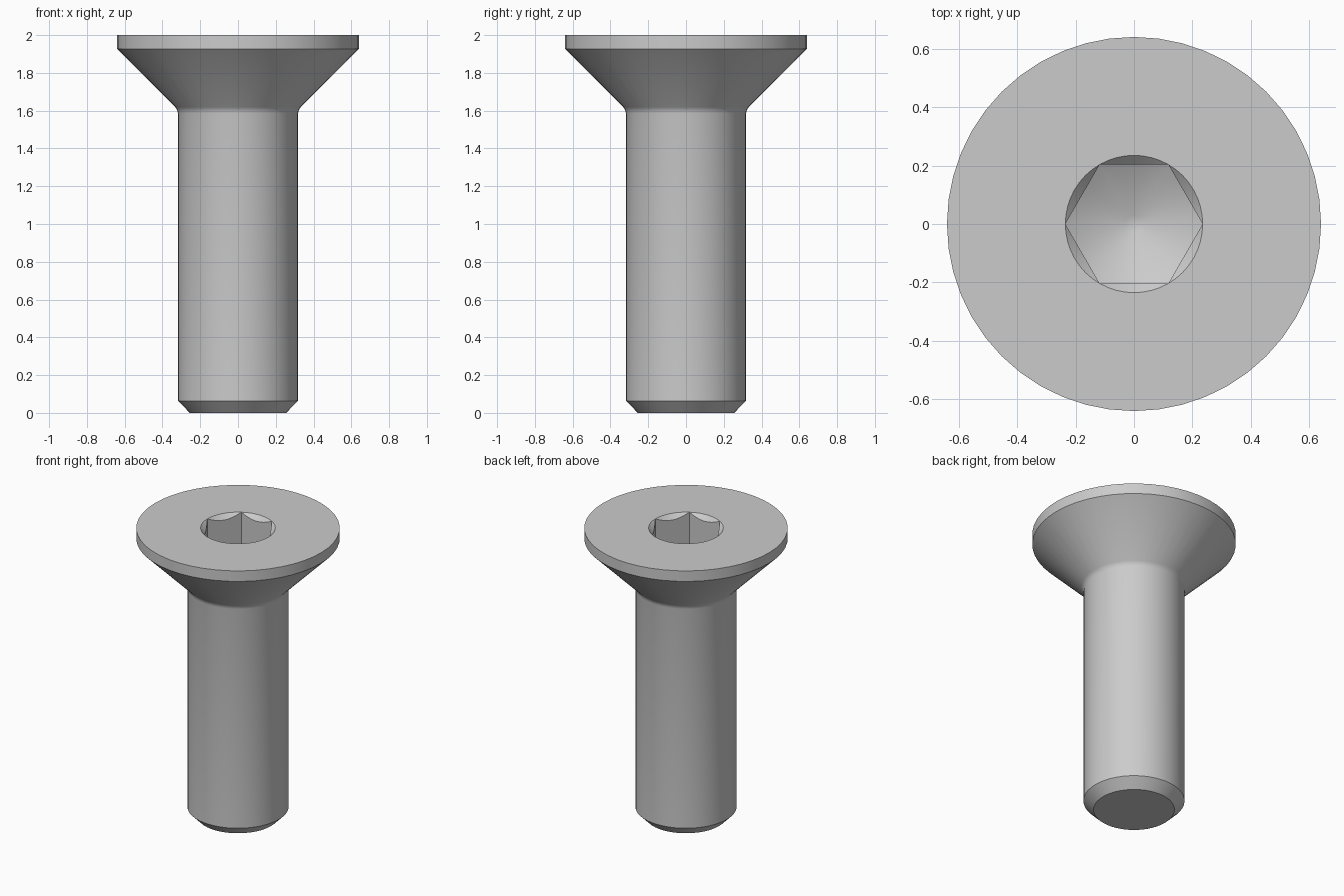
import bpy
import bmesh
from math import radians, pi, cos, sin

cube = bpy.data.objects.get("Cube")
if cube:
    bpy.data.objects.remove(cube)

SEGMENTS = 48
HEIGHT = 2.0
SHANK = 0.318
HEAD = 0.64
SOCKET = 0.235        # hexagon corner radius
WALL_BOTTOM = 1.70    # height of the socket floor at its corners
FLOOR_SLOPE = 0.55


def circle(radius, z):
    return lambda angle: (radius, z)


def hexagon(angle):
    """Radius of the socket hexagon, with corners on the x axis."""
    return SOCKET * cos(pi / 6) / cos(angle % (pi / 3) - pi / 6)


def chamfer_edge(angle):
    radius = hexagon(angle)
    return radius, HEIGHT - (SOCKET - radius)


def floor_edge(angle):
    radius = hexagon(angle)
    return radius, WALL_BOTTOM - (SOCKET - radius) * FLOOR_SLOPE


# Rings from the shank tip, up the outside and down into the socket
tip_z = WALL_BOTTOM - (SOCKET - 0.03) * FLOOR_SLOPE
rings = [
    circle(0.255, 0), circle(SHANK, 0.064),
    circle(SHANK, 1.585), circle(SHANK + 0.004, 1.603), circle(SHANK + 0.014, 1.619),
    circle(HEAD, 1.927), circle(HEAD, HEIGHT),
    circle(SOCKET, HEIGHT), chamfer_edge, floor_edge, circle(0.03, tip_z),
]

bm = bmesh.new()
loops = []
for ring in rings:
    loop = []
    for i in range(SEGMENTS):
        angle = 2 * pi * i / SEGMENTS
        radius, z = ring(angle)
        loop.append(bm.verts.new((radius * cos(angle), radius * sin(angle), z)))
    loops.append(loop)

for lower, upper in zip(loops, loops[1:]):
    for i in range(SEGMENTS):
        j = (i + 1) % SEGMENTS
        bm.faces.new((lower[i], lower[j], upper[j], upper[i]))
bm.faces.new(loops[0][::-1])
bm.faces.new(loops[-1])

# The socket chamfer runs out to nothing at the hexagon corners
bmesh.ops.remove_doubles(bm, verts=bm.verts, dist=0.0005)
bmesh.ops.recalc_face_normals(bm, faces=bm.faces)
mesh = bpy.data.meshes.new("countersunk_screw")
bm.to_mesh(mesh)
bm.free()

# Steel
steel = bpy.data.materials.new("steel_grey")
steel.use_nodes = True
colour = (0.6, 0.6, 0.6, 1)
steel.diffuse_color = colour
steel.node_tree.nodes["Principled BSDF"].inputs["Base Color"].default_value = colour
mesh.materials.append(steel)

screw = bpy.data.objects.new("countersunk_screw", mesh)
bpy.context.collection.objects.link(screw)
bpy.ops.object.select_all(action="DESELECT")
screw.select_set(True)
bpy.context.view_layer.objects.active = screw
bpy.ops.object.shade_smooth_by_angle(angle=radians(30))
